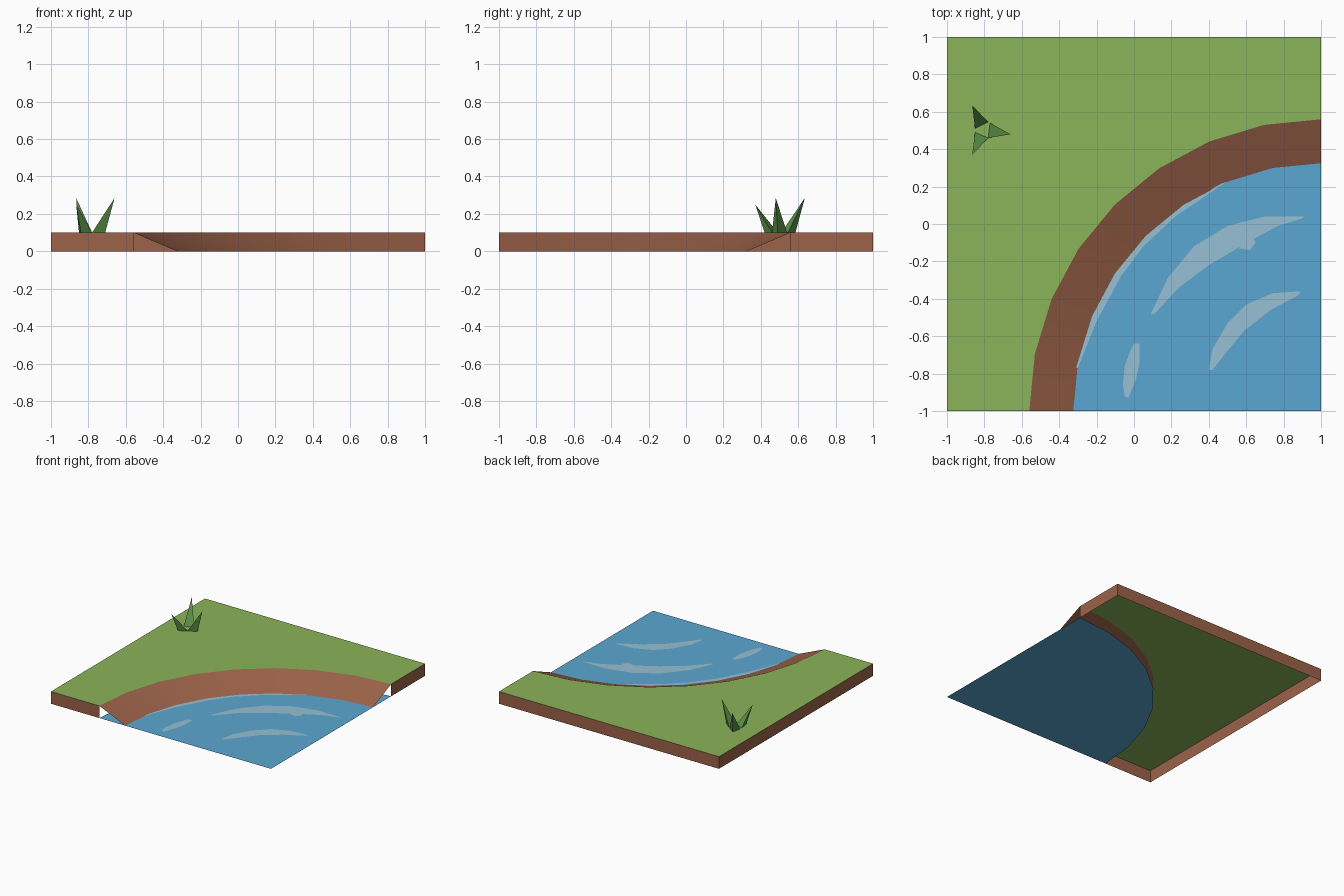
import bpy
from math import sin, cos, pi

if "Cube" in bpy.data.objects:
    bpy.data.objects.remove(bpy.data.objects["Cube"])


def material(name, hex_rgb):
    def lin(c):
        c /= 255
        return c / 12.92 if c <= 0.04045 else ((c + 0.055) / 1.055) ** 2.4
    m = bpy.data.materials.new(name)
    m.diffuse_color = (*[lin(int(hex_rgb[i:i + 2], 16)) for i in (0, 2, 4)], 1)
    m.use_nodes = True
    m.node_tree.nodes["Principled BSDF"].inputs["Base Color"].default_value = m.diffuse_color
    return m


GRASS = material("grass green", "8BB45A")
BLADE = material("blade green", "5C9147")
DIRT = material("dirt brown", "9C6249")
WATER = material("water blue", "5BA7D2")
FOAM = material("ripple pale blue", "96C0D5")


def build(name, verts, faces, mat, smooth=False):
    me = bpy.data.meshes.new(name)
    me.from_pydata(verts, [], faces)
    me.materials.append(mat)
    for p in me.polygons:
        p.use_smooth = smooth
    ob = bpy.data.objects.new(name, me)
    bpy.context.collection.objects.link(ob)
    return ob


def sheet(name, pts, z, mat):
    """Flat upward-facing polygon."""
    area = sum(a[0] * b[1] - b[0] * a[1] for a, b in zip(pts, pts[1:] + pts[:1]))
    if area < 0:
        pts = pts[::-1]
    return build(name, [(x, y, z) for x, y in pts], [list(range(len(pts)))], mat)


def arc(r, n=8):
    """Quarter circle about the (1, -1) corner, front edge to right edge."""
    return [(1 - r * cos(pi / 2 * i / n), -1 + r * sin(pi / 2 * i / n))
            for i in range(n + 1)]


H, R_TOP, R_LOW = 0.1, 1.56, 1.325
top, low = arc(R_TOP), arc(R_LOW)

# Grass field and water bed (the water runs on under the bank)
sheet("grass_field", top + [(1, 1), (-1, 1), (-1, -1)], H, GRASS)
sheet("water", top + [(1, -1)], 0, WATER)

# Sloping curved bank
n = len(top)
build("river_bank", [(x, y, H) for x, y in top] + [(x, y, 0) for x, y in low],
      [(i, n + i, n + i + 1, i + 1) for i in range(n - 1)], DIRT, smooth=True)

# Vertical dirt sides, open along the river
side = [(1, R_TOP - 1), (1, 1), (-1, 1), (-1, -1), (1 - R_TOP, -1)]
k = len(side)
build("dirt_sides", [(x, y, 0) for x, y in side] + [(x, y, H) for x, y in side],
      [(i, i + 1, k + i + 1, k + i) for i in range(k - 1)], DIRT)

# Thin ripples on the water
ripples = {
    "bank_ripple": [(-.31, -.77)] + low[2:7] + [(.45, .21), (.44, .19), (.37, .15),
                    (.22, .04), (.05, -.12), (-.07, -.28), (-.20, -.52), (-.30, -.77)],
    "long_ripple": [(.09, -.48), (.18, -.29), (.32, -.12), (.50, -.01), (.70, .04),
                    (.91, .04), (.90, .03), (.77, -.01), (.64, -.08), (.65, -.10),
                    (.62, -.14), (.56, -.13), (.57, -.12), (.40, -.22), (.24, -.34),
                    (.11, -.48)],
    "middle_ripple": [(.40, -.78), (.42, -.67), (.50, -.53), (.60, -.43), (.74, -.37),
                      (.89, -.36), (.88, -.38), (.73, -.46), (.59, -.57), (.49, -.69),
                      (.42, -.78)],
    "small_ripple": [(0, -.64), (.03, -.64), (.03, -.74), (.01, -.83), (-.03, -.93),
                     (-.05, -.92), (-.06, -.86), (-.05, -.76), (-.02, -.68)],
}
for name, pts in ripples.items():
    sheet(name, pts, 0.002, FOAM)

# Grass tuft: three leaning three-sided spikes (base points counterclockwise, tip)
blades = [
    ([(-.77, .54), (-.78, .46), (-.71, .49)], (-.66, .48, .285)),
    ([(-.85, .51), (-.78, .545), (-.835, .585)], (-.865, .635, .285)),
    ([(-.78, .46), (-.85, .49), (-.84, .42)], (-.865, .37, .25)),
]
for i, (base, tip) in enumerate(blades):
    build(f"grass_blade_{i + 1}", [(x, y, H) for x, y in base] + [tip],
          [(0, 1, 3), (1, 2, 3), (2, 0, 3)], BLADE)
